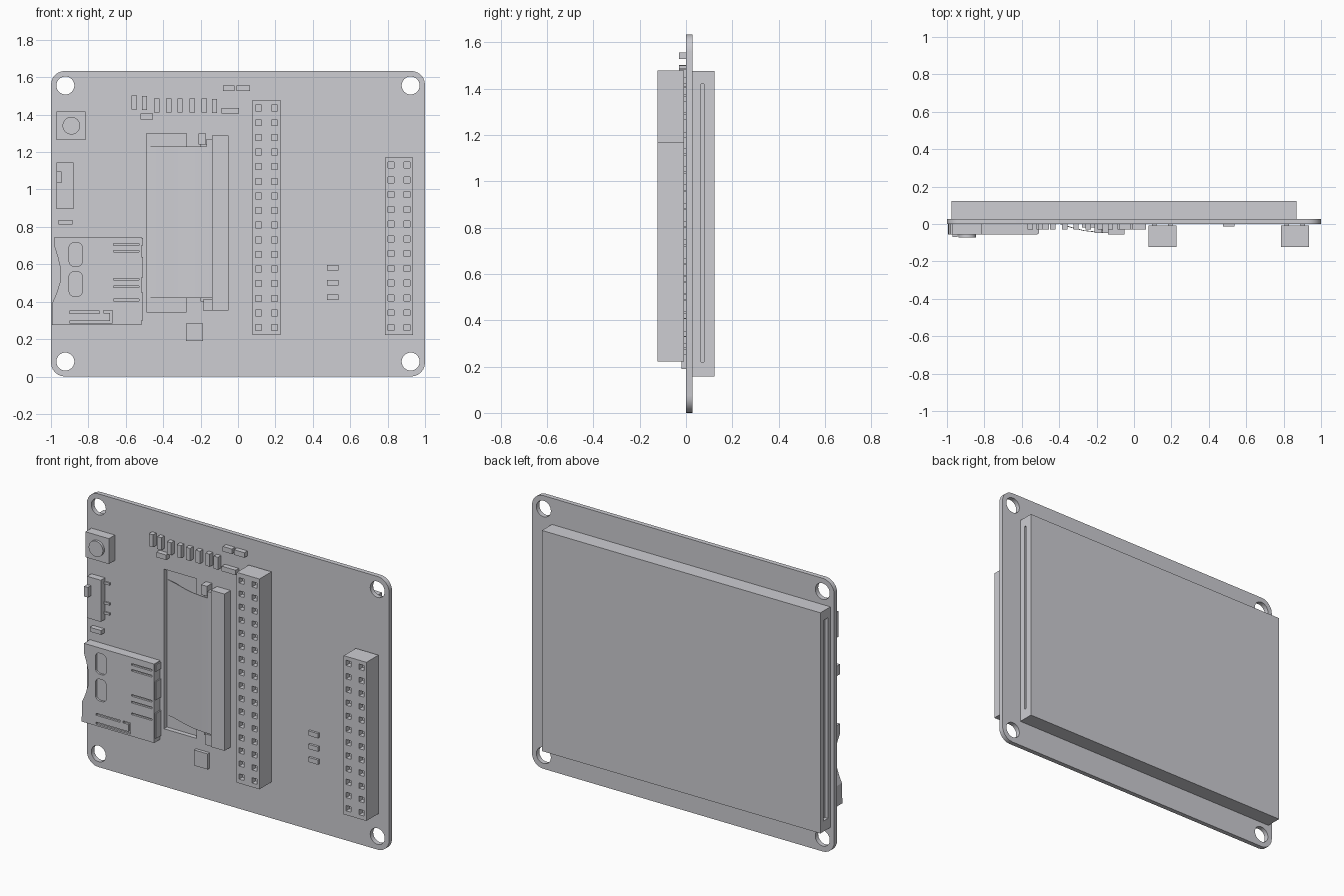
import bpy, bmesh, math

if "Cube" in bpy.data.objects:
    bpy.data.objects.remove(bpy.data.objects["Cube"])

grey = bpy.data.materials.new("plain grey")
grey.diffuse_color = (0.61, 0.61, 0.645, 1)
grey.use_nodes = True
grey.node_tree.nodes["Principled BSDF"].inputs["Base Color"].default_value = grey.diffuse_color


def finish(name, bm):
    bmesh.ops.recalc_face_normals(bm, faces=bm.faces)
    me = bpy.data.meshes.new(name)
    bm.to_mesh(me)
    bm.free()
    me.materials.append(grey)
    ob = bpy.data.objects.new(name, me)
    bpy.context.collection.objects.link(ob)
    return ob


def add_prism(bm, pts, y0, y1):
    """Extrude an x-z outline from y0 to y1."""
    a = [bm.verts.new((x, y0, z)) for x, z in pts]
    b = [bm.verts.new((x, y1, z)) for x, z in pts]
    bm.faces.new(a)
    bm.faces.new(b[::-1])
    for i in range(len(pts)):
        j = (i + 1) % len(pts)
        bm.faces.new((a[i], b[i], b[j], a[j]))


def rect(x0, x1, z0, z1):
    return [(x0, z0), (x1, z0), (x1, z1), (x0, z1)]


def rounded(x0, x1, z0, z1, r, n=6):
    pts = []
    for k, (cx, cz) in enumerate(((x1 - r, z1 - r), (x0 + r, z1 - r),
                                  (x0 + r, z0 + r), (x1 - r, z0 + r))):
        for i in range(n + 1):
            t = math.pi / 2 * (k + i / n)
            pts.append((cx + r * math.cos(t), cz + r * math.sin(t)))
    return pts


def circle(cx, cz, r, n=32):
    return [(cx + r * math.cos(2 * math.pi * i / n),
             cz + r * math.sin(2 * math.pi * i / n)) for i in range(n)]


def solid(name, outlines, y0, y1):
    bm = bmesh.new()
    for pts in outlines:
        add_prism(bm, pts, y0, y1)
    return finish(name, bm)


def smooth(ob):
    bpy.ops.object.select_all(action='DESELECT')
    bpy.context.view_layer.objects.active = ob
    ob.select_set(True)
    bpy.ops.object.shade_smooth_by_angle(angle=math.radians(30))


def cut(ob, cutter):
    m = ob.modifiers.new("cut", 'BOOLEAN')
    m.operation, m.solver, m.object = 'DIFFERENCE', 'EXACT', cutter
    cutter.hide_render = True
    cutter.hide_set(True)


BOARD_BACK = 0.028

# circuit board with corner holes and ribbon slot
board = solid("circuit_board", [rounded(-1, 1, 0, 1.634, 0.075)], 0, BOARD_BACK)
smooth(board)
holes = [circle(sx * 0.923, z, 0.048) for sx in (-1, 1) for z in (0.08, 1.556)]
cut(board, solid("board_cutter", holes + [rect(-0.49, -0.275, 0.345, 1.30)], -0.05, 0.08))

# display panel on the back, grooved along both ends
display = solid("display_panel", [rect(-0.975, 0.868, 0.157, 1.477)], BOARD_BACK, 0.122)
cut(display, solid("left_groove_cutter", [rect(-1.0, -0.955, 0.22, 1.42)], 0.05, 0.095))
cut(display, solid("right_groove_cutter", [rect(0.85, 0.9, 0.22, 1.42)], 0.065, 0.078))

# two-row socket headers
for name, x0, x1, z1, rows, step in (("long_header", 0.077, 0.227, 1.479, 16, 0.0782),
                                     ("short_header", 0.785, 0.935, 1.170, 12, 0.079)):
    body = solid(name, [rect(x0, x1, 0.221, z1)], -0.122, -0.008)
    sockets, pins = [], []
    for r in range(rows):
        for s in (-1, 1):
            cx, cz = (x0 + x1) / 2 + s * 0.043, 0.262 + r * step
            sockets.append(rect(cx - 0.016, cx + 0.016, cz - 0.016, cz + 0.016))
            pins.append(rect(cx - 0.012, cx + 0.012, cz - 0.012, cz + 0.012))
    cut(body, solid(name + "_cutter", sockets, -0.14, -0.09))
    solid(name + "_pins", pins, -0.008, 0)

# push button
solid("button_base", [rect(-0.970, -0.815, 1.265, 1.417)], -0.057, 0)
smooth(solid("button_plunger", [circle(-0.891, 1.341, 0.047)], -0.072, -0.057))

# slide switch
solid("switch_body", [rect(-0.97, -0.88, 0.895, 1.144)], -0.04, 0)
solid("switch_knob", [rect(-0.97, -0.945, 1.035, 1.095)], -0.07, -0.04)
solid("switch_leads", [rect(-0.88, -0.845, z, z + 0.014)
                       for z in (0.93, 0.99, 1.11)], -0.008, 0)

# memory card slot with concave mouth, windows and spring slits
mouth = [(-0.98, 0.747), (-0.98, 0.69), (-0.964, 0.64), (-0.95, 0.58), (-0.953, 0.50),
         (-0.972, 0.44), (-0.992, 0.395), (-0.995, 0.275)]
card = solid("card_slot", [mouth + [(-0.515, 0.275), (-0.515, 0.747)]], -0.057, 0)
windows = [rounded(-0.903, -0.833, a, b, 0.025, 4) for a, b in ((0.43, 0.56), (0.59, 0.715))]
slits = [rect(-0.665, -0.53, z, z + 0.01)
         for z in (0.665, 0.70, 0.475, 0.515, 0.405)]
spring = [(-0.90, 0.285), (-0.67, 0.285), (-0.67, 0.352), (-0.72, 0.352), (-0.72, 0.340),
          (-0.685, 0.340), (-0.685, 0.297), (-0.90, 0.297)]
top_slit = rect(-0.90, -0.74, 0.338, 0.35)
cut(card, solid("card_cutter", windows + slits + [spring, top_slit], -0.08, -0.045))
solid("card_latch_edge", [rect(-0.515, -0.508, a, b)
                          for a, b in ((0.30, 0.45), (0.53, 0.64), (0.70, 0.74))], -0.05, 0)

# ribbon cable bending out through the slot
bm = bmesh.new()
path = [(-0.485, 0.024), (-0.44, 0.014), (-0.39, -0.002), (-0.33, -0.022),
        (-0.27, -0.037), (-0.20, -0.045), (-0.14, -0.047)]
rings = [[bm.verts.new((x, y + dy, z)) for dy, z in
          ((0, 0.42), (0, 1.23), (0.004, 1.23), (0.004, 0.42))] for x, y in path]
for p, q in zip(rings, rings[1:]):
    for i in range(4):
        j = (i + 1) % 4
        bm.faces.new((p[i], p[j], q[j], q[i]))
bm.faces.new(rings[0])
bm.faces.new(rings[-1])
smooth(finish("ribbon_cable", bm))

# ribbon connector
solid("connector_body", [rect(-0.14, -0.05, 0.352, 1.29)], -0.057, 0)
solid("connector_bed", [rect(-0.20, -0.14, 0.40, 1.24)], -0.035, 0)
solid("connector_ends", [rect(-0.212, -0.172, 1.24, 1.30), rect(-0.168, -0.14, 1.225, 1.27),
                         rect(-0.185, -0.14, 0.35, 0.415)], -0.048, 0)

# small chip components: flat and upright
upright = [rect(x - 0.014, x + 0.014, z, z + 0.075) for x, z in
           ((-0.555, 1.428), (-0.50, 1.425), (-0.435, 1.412), (-0.37, 1.412), (-0.31, 1.412),
            (-0.245, 1.412), (-0.18, 1.412), (-0.126, 1.408))]
flat = [rect(-0.087, 0.005, 1.407, 1.437), rect(-0.007, 0.063, 1.527, 1.557),
        rect(-0.08, -0.02, 1.527, 1.557), rect(-0.52, -0.455, 1.375, 1.405),
        rect(-0.96, -0.885, 0.812, 0.838)]
solid("chip_components", upright + flat, -0.03, 0)
solid("square_chip", [rect(-0.277, -0.187, 0.19, 0.283)], -0.02, 0)
solid("indicator_lights", [rect(0.475, 0.538, z, z + 0.028)
                           for z in (0.41, 0.488, 0.568)], -0.014, 0)
